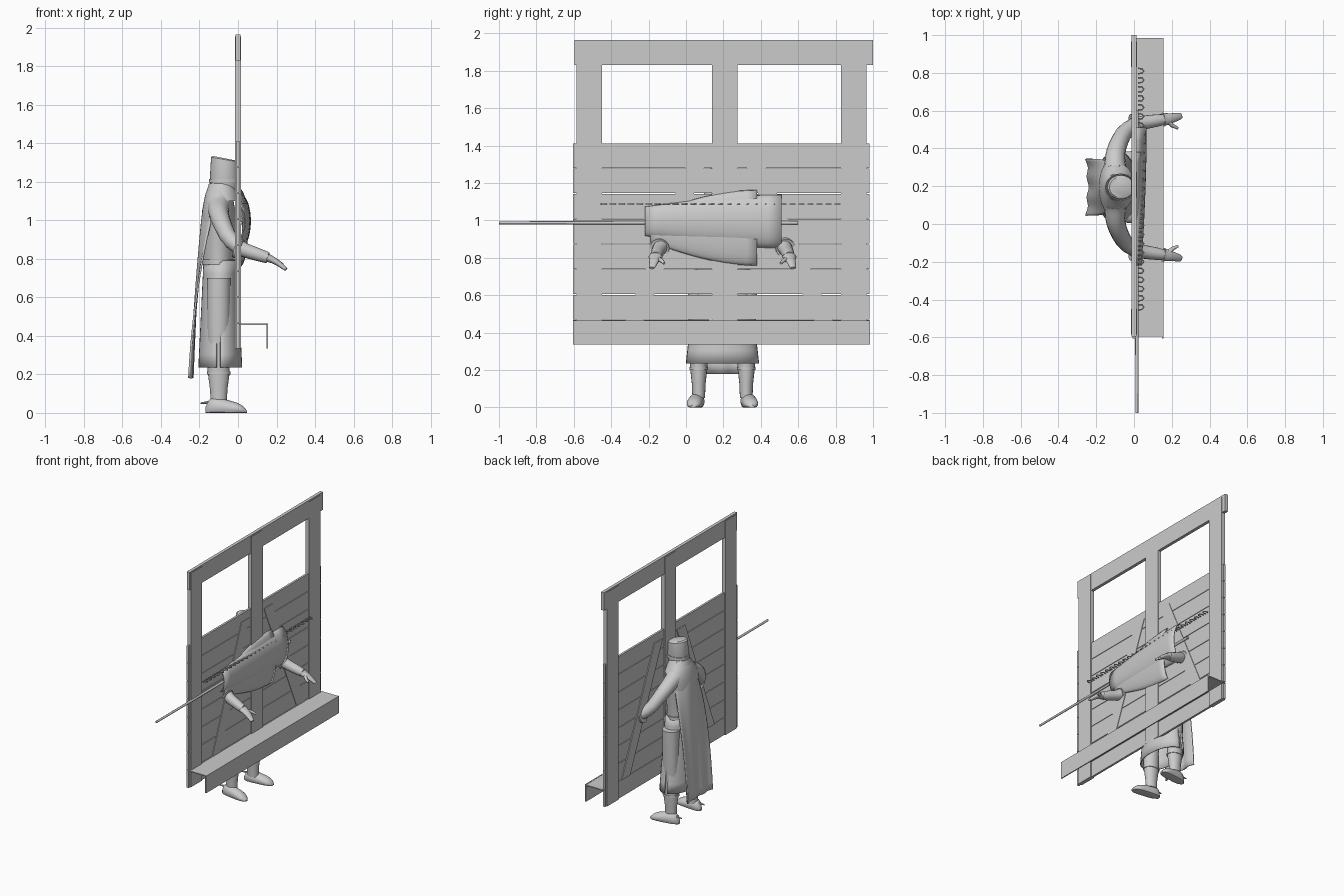
import bpy, bmesh, math
from mathutils import Vector

if "Cube" in bpy.data.objects:
    bpy.data.objects.remove(bpy.data.objects["Cube"])

grey = bpy.data.materials.new("plain_grey")
grey.use_nodes = True
grey.diffuse_color = (.6, .6, .6, 1)
grey.node_tree.nodes["Principled BSDF"].inputs["Base Color"].default_value = grey.diffuse_color

# Shared measures of the wall and the knight
RIGHT_END, LEFT_END = -.595, .985
WALL_FOOT, LEDGE_TOP, PLANK_STEP = .335, .465, .135
KNIGHT_Y, BODY_X, HEAD_X = .195, -.1, -.07


def steps(count):
    return [index / count for index in range(count + 1)]


def lerp(start, end, t):
    return start + (end - start) * t


def finish(name, bm, smooth=True, thickness=0):
    bmesh.ops.recalc_face_normals(bm, faces=bm.faces)
    mesh = bpy.data.meshes.new(name)
    bm.to_mesh(mesh)
    bm.free()
    mesh.materials.append(grey)
    part = bpy.data.objects.new(name, mesh)
    bpy.context.collection.objects.link(part)
    if thickness:
        solidify = part.modifiers.new("thickness", 'SOLIDIFY')
        solidify.thickness = thickness
        solidify.offset = 0
    if smooth:
        bpy.ops.object.select_all(action='DESELECT')
        part.select_set(True)
        bpy.context.view_layer.objects.active = part
        bpy.ops.object.shade_smooth_by_angle(angle=math.radians(40))


def box(name, low, high, lean=0):
    # block between two corners; lean slides its top sideways
    bm = bmesh.new()
    bmesh.ops.create_cube(bm, size=1)
    for vert in bm.verts:
        slide = lean if vert.co.z > 0 else 0
        vert.co = [lerp(a, b, c + .5) for a, b, c in zip(low, high, vert.co)]
        vert.co.y += slide
    finish(name, bm, smooth=False)


def skin(name, rows, closed=True, caps=True, thickness=0, keep=None):
    # bridge rows of points into one surface
    bm = bmesh.new()
    grid = [[bm.verts.new(point) for point in row] for row in rows]
    count = len(rows[0])
    for lower, upper in zip(grid, grid[1:]):
        for i in range(count if closed else count - 1):
            j = (i + 1) % count
            quad = (lower[i], lower[j], upper[j], upper[i])
            centre = sum((vert.co for vert in quad), Vector()) / len(quad)
            if keep is None or keep(centre):
                bm.faces.new(quad)
    if closed and caps:
        bm.faces.new(grid[0])
        bm.faces.new(grid[-1])
    finish(name, bm, thickness=thickness)


def ring(centre, across, along, sides):
    angles = [math.tau * t for t in steps(sides)[:-1]]
    return [Vector(centre) + Vector(across) * math.cos(a) + Vector(along) * math.sin(a) for a in angles]


def upright(name, profile, x=BODY_X, y=KNIGHT_Y, sides=32, **options):
    # stack of ellipses, each given as height, depth radius and width radius
    rows = [ring((x, y, z), (depth, 0, 0), (0, width, 0), sides) for z, depth, width in profile]
    skin(name, rows, **options)


def tube(name, path, start_radius, end_radius, sides=16, flatness=1):
    points = [Vector(point) for point in path]
    last = len(points) - 1
    rows = []
    for i, point in enumerate(points):
        direction = points[min(i + 1, last)] - points[max(i - 1, 0)]
        across = direction.cross(Vector((0, 0, 1))).normalized()
        along = across.cross(direction.normalized()) * flatness
        radius = lerp(start_radius, end_radius, i / last)
        rows.append(ring(point, across * radius, along * radius, sides))
    skin(name, rows)


def smooth_path(points):
    # round the corners by cutting each one twice
    points = [Vector(point) for point in points]
    for repeat in range(2):
        cut = [points[0]]
        for a, b in zip(points, points[1:]):
            cut += [a.lerp(b, .25), a.lerp(b, .75)]
        points = cut + [points[-1]]
    return points


# Wooden frame
box("top_beam", (-.012, RIGHT_END, 1.83), (.012, 1, 1.965))
for name, y in (("right_post", -.585), ("middle_post", .14), ("left_post", .83)):
    box(name, (-.015, y, WALL_FOOT), (.015, y + PLANK_STEP, 1.955))

# Horizontal planks with narrow gaps
for row in range(8):
    foot = WALL_FOOT + row * PLANK_STEP
    box("plank", (-.007, RIGHT_END - .01, foot), (.009, LEFT_END - .005, foot + PLANK_STEP - .004))

# Diagonal braces
box("right_brace", (-.013, -.325, LEDGE_TOP), (.013, -.225, 1.35), lean=.35)
box("left_brace", (-.013, .685, LEDGE_TOP), (.013, .785, 1.35), lean=-.39)

# Ledge with its front board
box("ledge_shelf", (0, RIGHT_END, .455), (.15, LEFT_END, .463))
box("ledge_front", (.148, RIGHT_END - .01, WALL_FOOT), (.156, LEFT_END, LEDGE_TOP))

# Row of hooks
for y in [lerp(-.44, .81, t) for t in steps(26)]:
    angles = [lerp(-2, 2, t) for t in steps(4)]
    bend = [(.03 + .022 * math.cos(a), y + .015 * math.sin(a), 1.087) for a in angles]
    tube("hook", bend, .004, .004, sides=6)

# Lance shaft
tube("lance_shaft", [(.015, -1, .987), (.015, .6, .987)], .008, .01, sides=12)


def guard(name, start, end, centre_z, small, large, bulge):
    # half shell that swells from its small end to its large end
    rows = []
    for t in steps(10):
        half_height = lerp(small, large, math.sin(t * math.pi / 2))
        angles = [math.pi * (s - .5) for s in steps(16)]
        rows.append([(.008 + bulge * half_height * math.cos(a), lerp(start, end, t),
                      centre_z + half_height * math.sin(a)) for a in angles])
    skin(name, rows, closed=False, thickness=.006)


guard("lance_guard", -.22, .51, .995, .075, .14, bulge=.4)
guard("shield", -.19, .38, .96, .075, .2, bulge=.21)

# Knight's body
upright("torso", [(.76, .082, .128), (.86, .084, .133), (.97, .09, .15), (1.05, .086, .16),
                  (1.1, .077, .14), (1.14, .068, .1), (1.18, .05, .07)])
upright("belt", [(.77, .088, .136), (.795, .088, .136)])
upright("collar", [(1.1, .09, .125), (1.145, .08, .095), (1.19, .066, .066)], x=HEAD_X - .015)

# Skirt flaring to the hem, slit up both sides
upright("skirt", [(lerp(.235, .79, t), lerp(.11, .083, t), lerp(.192, .13, t)) for t in steps(8)],
        x=BODY_X + .008, sides=36, caps=False, thickness=.008,
        keep=lambda centre: centre.z > .43 or abs(centre.x - BODY_X) > .01)

# Helmet: bucket with a sloping crown and raised face bands
rows = []
for z, radius, tilt in ((1.14, .06, 0), (1.2, .077, 0), (1.315, .07, -.012), (1.322, .06, -.012)):
    rows.append(ring((HEAD_X, KNIGHT_Y, z), (radius, 0, tilt), (0, radius * .9, 0), 28))
skin("helmet", rows)
upright("helmet_band", [(1.195, .081, .072), (1.215, .081, .072)], x=HEAD_X)
box("helmet_rib", (-.01, KNIGHT_Y - .006, 1.16), (.01, KNIGHT_Y + .006, 1.3))
box("helmet_sight", (-.012, KNIGHT_Y - .035, 1.243), (.008, KNIGHT_Y + .035, 1.257))

# Cape hanging from the shoulders with soft folds
rows = []
for t in steps(20):
    half_width = lerp(.15, .09, (1 - t) ** 8)
    wrap = lerp(-.01, .07, (1 - t) ** 2)
    row = []
    for s in steps(24):
        side = lerp(-1, 1, s)
        fold = .005 * t * math.cos(side * 9)
        row.append((-.155 - .085 * math.sqrt(t) + wrap * side ** 2 + fold,
                    KNIGHT_Y + half_width * side, lerp(1.14, .18, t)))
    rows.append(row)
skin("cape", rows, closed=False, thickness=.009)

# Limbs, mirrored across the knight's centre plane
for side, label in ((1, "left"), (-1, "right")):
    def at(x, outward, z):
        return Vector((x, KNIGHT_Y + side * outward, z))

    # Arm reaching forward through the wall, with cuff, hand and thumb
    wrist = at(.155, .358, .805)
    elbow = at(-.03, .33, .865)
    tube(label + "_arm", smooth_path([at(BODY_X, .09, 1.07), at(BODY_X, .2, 1.02), elbow, wrist]), .062, .028)
    tube(label + "_cuff", [elbow.lerp(wrist, .1), elbow.lerp(wrist, .25)], .055, .052)
    palm = at(.2, .365, .785)
    tube(label + "_hand", smooth_path([wrist, palm, at(.25, .378, .745)]), .038, .014, flatness=.6)
    tube(label + "_thumb", [wrist.lerp(palm, .3), at(.205, .325, .785), at(.232, .312, .77)], .015, .007, sides=10)

    # Leg and boot cuff
    leg_y = at(0, .127, 0).y
    upright(label + "_leg", [(.05, .042, .034), (.12, .045, .036), (.21, .057, .046), (.7, .06, .06)],
            y=leg_y, sides=20)
    upright(label + "_boot_cuff", [(.2, .061, .05), (.215, .061, .05)], y=leg_y, sides=20)

    # Shoe: rounded at both ends, low at the toe and turned slightly outward
    rows = []
    for t in steps(12):
        rounding = max(.3, math.sqrt(1 - abs(2 * t - 1) ** 4))
        width = .042 * rounding
        height = lerp(.095, .042, t) * rounding
        outward = lerp(.13, .157, t)
        loop = ring(at(lerp(-.17, .046, t), outward, height * .4), (0, width, 0), (0, 0, height * .6), 20)
        rows.append([(point.x, point.y, max(point.z, 0)) for point in loop])
    skin(label + "_shoe", rows)
    tube(label + "_spur", [at(-.15, .135, .055), at(-.195, .135, .05)], .008, .004, sides=8)
